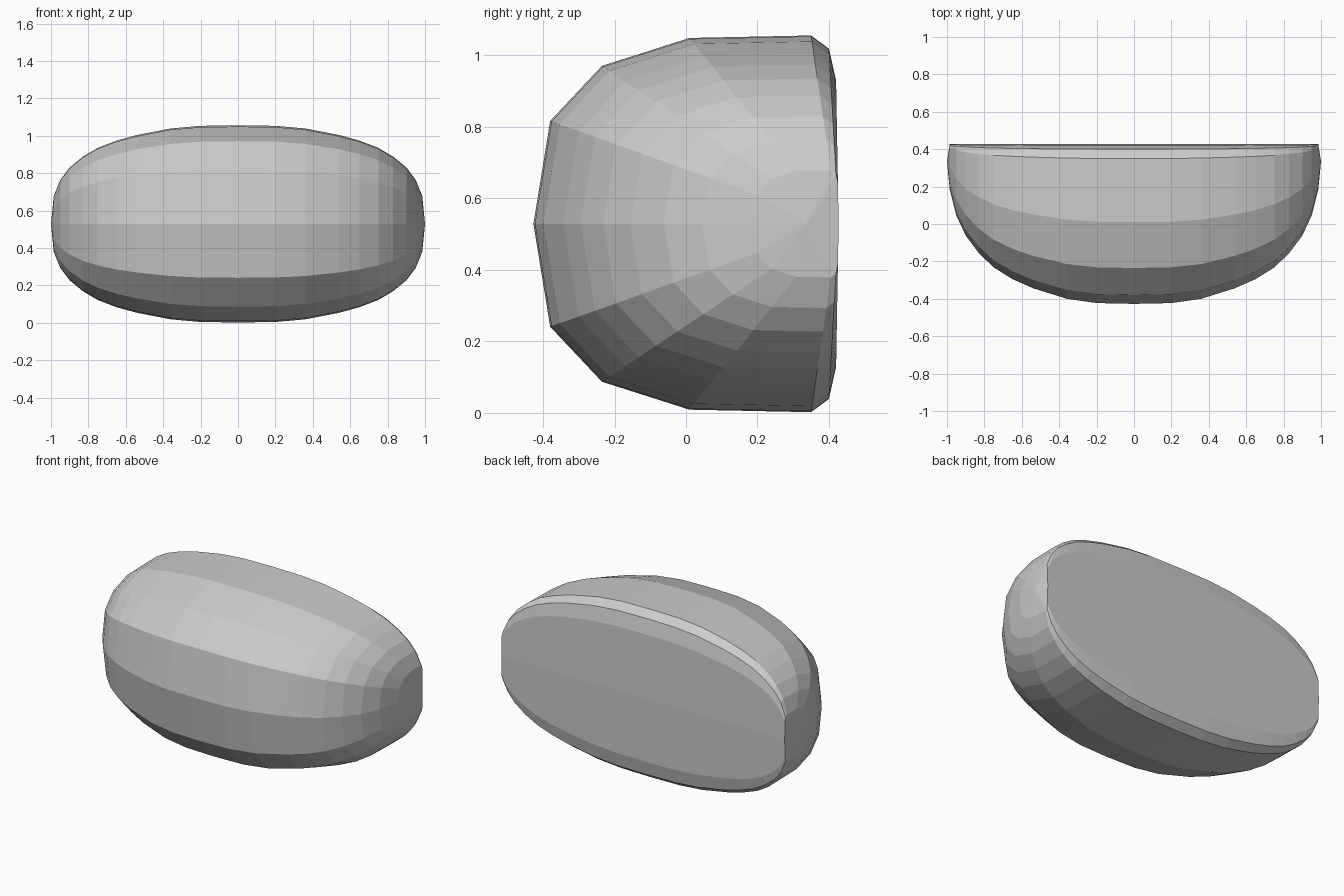
import bpy, bmesh

if "Cube" in bpy.data.objects:
    bpy.data.objects.remove(bpy.data.objects["Cube"])

BACK, MID = 0.427, 0.529

# Upper half of the middle cross-section: (y, height above centre line)
half = [(-0.427, 0), (-0.38, 0.288), (-0.235, 0.442), (0.01, 0.52),
        (0.35, 0.527), (0.40, 0.49), (0.42, 0.40), (0.427, 0)]
profile = half + [(y, -h) for y, h in half[-2:0:-1]]

# Stations along x with section scale, shrinking towards the flat back
right = [(0.2, 0.995), (0.36, 0.968), (0.54, 0.902), (0.65, 0.845), (0.75, 0.772),
         (0.83, 0.682), (0.9, 0.572), (0.95, 0.447), (0.985, 0.285)]
stations = [(-x, s) for x, s in reversed(right)] + [(0, 1)] + right

bm = bmesh.new()
rings = [[bm.verts.new((x, BACK + (y - BACK) * s, MID + h * s)) for y, h in profile]
         for x, s in stations]
n = len(profile)

# Lofted body
for a, b in zip(rings, rings[1:]):
    for i in range(n):
        j = (i + 1) % n
        bm.faces.new((a[i], a[j], b[j], b[i]))

# Shallow pointed caps at both ends
for ring, x in ((rings[0], -1), (rings[-1], 1)):
    tip = bm.verts.new((x, 0.335, MID))
    for i in range(n):
        bm.faces.new((ring[i], ring[(i + 1) % n], tip))

bmesh.ops.recalc_face_normals(bm, faces=bm.faces)
mesh = bpy.data.meshes.new("rounded_shell")
bm.to_mesh(mesh)
bm.free()
shell = bpy.data.objects.new("rounded_shell", mesh)
bpy.context.collection.objects.link(shell)
